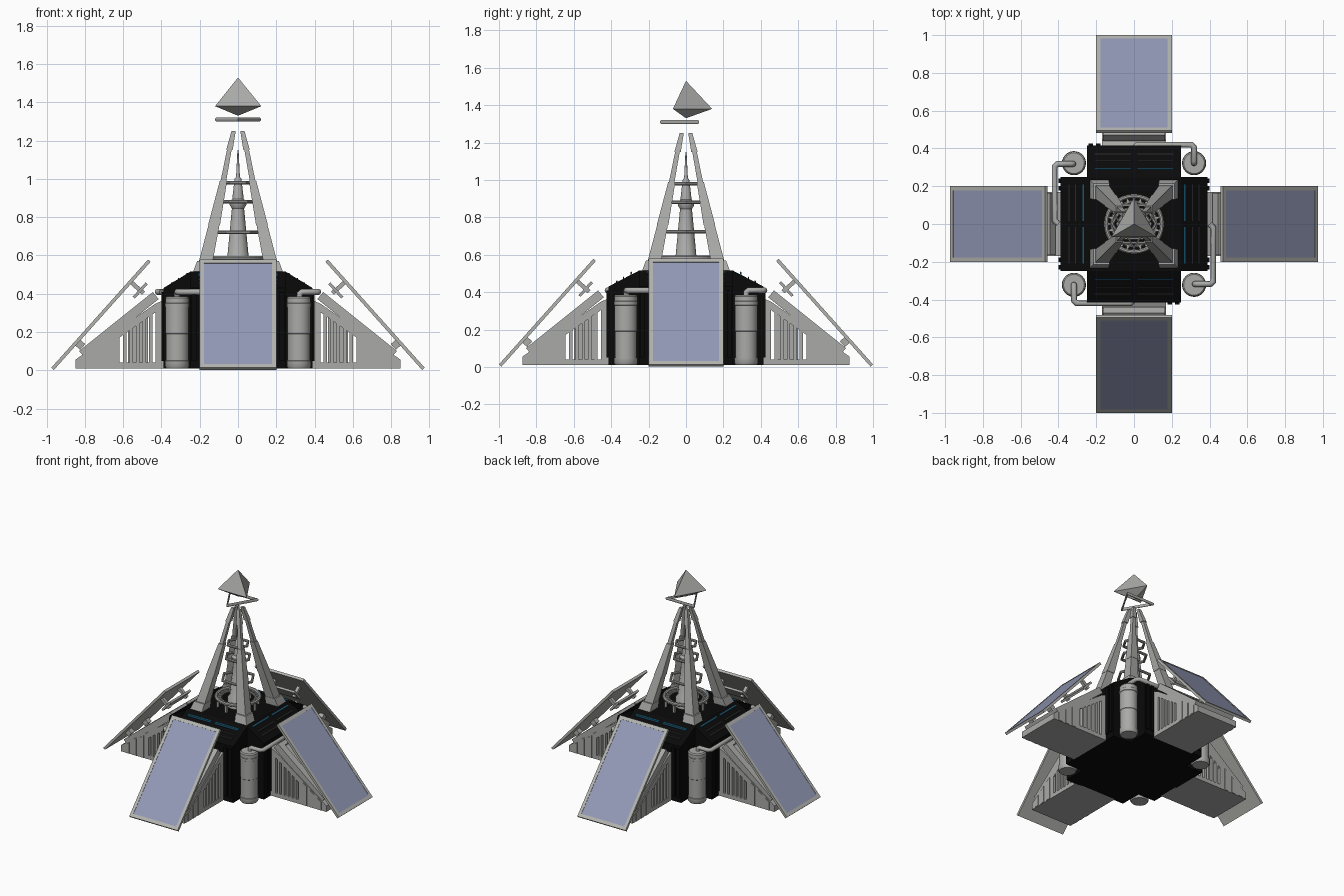
import bpy, bmesh, math
from mathutils import Vector, Matrix

if "Cube" in bpy.data.objects:
    bpy.data.objects.remove(bpy.data.objects["Cube"])


def material(name, col):
    m = bpy.data.materials.new(name)
    m.diffuse_color = (*col, 1)
    m.use_nodes = True
    m.node_tree.nodes["Principled BSDF"].inputs["Base Color"].default_value = m.diffuse_color
    return m


GREY = material("metal_grey", (0.40, 0.40, 0.39))
FRAME = material("frame_grey", (0.45, 0.45, 0.43))
BLACK = material("hull_black", (0.003, 0.003, 0.003))
BLUE = material("solar_blue", (0.29, 0.32, 0.47))
GLOW = material("stripe_blue", (0.01, 0.10, 0.18))
DARK = material("trim_dark", (0.025, 0.025, 0.028))


def finish(bm, name, mat, smooth=False):
    bmesh.ops.recalc_face_normals(bm, faces=bm.faces)
    me = bpy.data.meshes.new(name)
    bm.to_mesh(me)
    bm.free()
    ob = bpy.data.objects.new(name, me)
    me.materials.append(mat)
    bpy.context.collection.objects.link(ob)
    if smooth:
        bpy.ops.object.select_all(action='DESELECT')
        ob.select_set(True)
        bpy.context.view_layer.objects.active = ob
        bpy.ops.object.shade_smooth_by_angle(angle=math.radians(35))
    return ob


def loft(bm, loops):
    """Closed solid through a list of equal-length point loops."""
    rows = [[bm.verts.new(p) for p in lp] for lp in loops]
    n = len(rows[0])
    for a, b in zip(rows, rows[1:]):
        for i in range(n):
            bm.faces.new((a[i], a[(i + 1) % n], b[(i + 1) % n], b[i]))
    bm.faces.new(rows[0])
    bm.faces.new(rows[-1])


def sectors(name, mat, prisms):
    """Radial profiles (r, z) with a width range, repeated on the four sides."""
    bm = bmesh.new()
    for k in range(4):
        rot = Matrix.Rotation(k * math.pi / 2, 3, 'Z')
        off = 0.025 * (k % 2)
        for prof, w0, w1 in prisms:
            loft(bm, [[rot @ Vector((r + off, w, z)) for r, z in prof] for w in (w0, w1)])
    return finish(bm, name, mat)


def lathe(bm, prof, n, c=(0, 0)):
    loft(bm, [[(c[0] + r * math.cos(2 * math.pi * i / n), c[1] + r * math.sin(2 * math.pi * i / n), z)
               for i in range(n)] for r, z in prof])


def ring(bm, rad, z, tube, n, sides=8, rot=0.0):
    grid = []
    for i in range(n):
        a = 2 * math.pi * i / n + rot
        grid.append([bm.verts.new(((rad + tube * math.cos(b)) * math.cos(a), (rad + tube * math.cos(b)) * math.sin(a),
                                   z + tube * math.sin(b)))
                     for b in [2 * math.pi * (j + 0.5) / sides for j in range(sides)]])
    for i in range(n):
        for j in range(sides):
            p, q, j2 = grid[i], grid[(i + 1) % n], (j + 1) % sides
            bm.faces.new((p[j], q[j], q[j2], p[j2]))


# Cross-shaped hull with sloped shoulders
bm = bmesh.new()
for k, R in ((0, 0.39), (1, 0.415)):
    rot = Matrix.Rotation(k * math.pi / 2, 3, 'Z')
    prof = [(-R, .01), (R, .01), (R, .43), (.25, .515 + k * .001), (-.25, .515 + k * .001), (-R, .43)]
    loft(bm, [[rot @ Vector((x, w, z)) for x, z in prof] for w in (-.25, .25)])
finish(bm, "hull", BLACK)


# Shoulder stripes and hull ribs
def shoulder(r, w, h=.004):
    z = .43 + (.39 - r) * .085 / .14
    dz = w * .085 / .14
    return [(r - w, z + dz - .01), (r + w, z - dz - .01), (r + w, z - dz + h), (r - w, z + dz + h)]


halves = ((-.21, -.015), (.015, .21))
sectors("shoulder_lights", GLOW, [(shoulder(.268, .004), a, b) for a, b in halves])
sectors("shoulder_grooves", DARK, [(shoulder(r, .003), a, b) for r in (.31, .345) for a, b in halves])
sectors("hull_ribs", BLACK, [([(.38, .05), (.40, .05), (.40, .41), (.38, .41)], w - .012, w + .012)
                             for w in (-.23, -.19, .19, .23)])

# Side buttress wedges with open vents
top = lambda r: .055 + (.85 - r) * .70
W = .17
wedge = [([(.62, .01), (.85, .01), (.85, .055), (.62, top(.62))], -W, W),
         ([(.38, .01), (.43, .01), (.43, top(.43)), (.38, top(.40))], -W, W),
         ([(.43, .01), (.62, .01), (.62, .04), (.43, .04)], -W, W),
         ([(.43, top(.43) - .045), (.62, top(.62) - .045), (.62, top(.62)), (.43, top(.43))], -W, W)]
for i in range(5):
    r = .447 + i * .034
    bar = [(r, .03), (r + .017, .03), (r + .017, top(r + .017) - .03), (r, top(r) - .03)]
    wedge += [(bar, -W, -W + .03), (bar, W - .03, W)]
wedge.append(([(.47, .03), (.575, .03), (.575, top(.575) - .03), (.47, top(.47) - .03)], -.12, .12))
sectors("buttress", GREY, wedge)
ribs = []
for r in (.66, .72, .78):
    q = [(r, .012), (r + .03, .012), (r + .03, top(r + .03) - .01), (r, top(r) - .01)]
    ribs += [(q, W - .005, W + .005), (q, -W - .005, -W + .005)]
sectors("buttress_ribs", GREY, ribs)


# Sloped ramp with raised side rails above each buttress
def ramp(r0, r1, t0, t1):
    f = lambda r, t: (r + .64 * t, .095 + (.825 - r) * .80 + .77 * t)
    return [f(r0, t0), f(r1, t0), f(r1, t1), f(r0, t1)]


sectors("ramp_bed", GREY, [(ramp(.44, .825, -.04, -.022), -.16, .16)])
sectors("ramp_rails", GREY, [(ramp(.44, .825, -.04, .008), a, b) for a, b in ((-.165, -.115), (.115, .165))]
        + [(ramp(a, b, -.035, .008), -.13, .13) for a, b in ((.44, .465), (.60, .625), (.79, .825))])


# Tilted solar panels: s runs up the panel, t outward
def tilt(s0, s1, t0, t1):
    f = lambda s, t: (.975 - .666 * s + .745 * t, .014 + .745 * s + .666 * t)
    return [f(s0, t0), f(s1, t0), f(s1, t1), f(s0, t1)]


L = .758
sectors("panel_frame", FRAME, [(tilt(0, L, -.018, -.006), -.2, .2),
                               (tilt(0, .025, -.006, 0), -.2, .2), (tilt(L - .025, L, -.006, 0), -.2, .2),
                               (tilt(.025, L - .025, -.006, 0), -.2, -.177),
                               (tilt(.025, L - .025, -.006, 0), .177, .2)])
sectors("solar_cells", BLUE, [(tilt(.025, L - .025, -.006, -.002), -.177, .177)])
struts = []
for w in (-.1, .1):
    struts += [(tilt(.60, .622, -.10, -.015), w - .012, w + .012),
               (tilt(.17, .21, -.05, -.015), w - .02, w + .02)]
struts.append((tilt(.56, .66, -.085, -.07), -.12, .12))
sectors("panel_struts", GREY, struts)

# Corner tanks with bands
bm = bmesh.new()
for sx in (-1, 1):
    for sy in (-1, 1):
        lathe(bm, [(.056, .01), (.063, .02), (.063, .05), (.059, .052), (.059, .19), (.061, .192), (.061, .33),
                   (.064, .332), (.064, .35), (.062, .352), (.062, .378), (.055, .386)], 24, (sx * .318, sy * .322))
finish(bm, "corner_tanks", GREY, True)

# Elbow pipes from tanks to hull sides
for k in range(4):
    cu = bpy.data.curves.new("tank_pipe", 'CURVE')
    cu.dimensions = '3D'
    cu.bevel_depth = .016
    cu.bevel_resolution = 2
    sp = cu.splines.new('POLY')
    pts = [(-.318, -.322, .37), (-.318, -.322, .40), (-.318, -.335, .41), (-.318, -.405, .41),
           (-.305, -.42, .41), (-.02, -.42, .41), (0, -.40, .41)]
    sp.points.add(len(pts) - 1)
    rot = Matrix.Rotation(k * math.pi / 2, 3, 'Z')
    for p, q in zip(sp.points, pts):
        p.co = (*(rot @ Vector(q)), 1)
    cu.use_fill_caps = True
    cu.materials.append(GREY)
    bpy.context.collection.objects.link(bpy.data.objects.new("tank_pipe", cu))

# Four telescoping tower legs (z, centre offset, half width)
legs = [((.50, .188, .052), (.57, .172, .042)), ((.57, .168, .036), (.775, .122, .028)),
        ((.76, .125, .031), (.99, .076, .019)), ((.98, .078, .015), (1.16, .044, .012)),
        ((1.15, .045, .017), (1.25, .023, .011))]
bm = bmesh.new()
for sx in (-1, 1):
    for sy in (-1, 1):
        for seg in legs:
            loft(bm, [[(sx * c + h * i, sy * c + h * j, z) for i, j in ((-1, -1), (1, -1), (1, 1), (-1, 1))]
                      for z, c, h in seg])
finish(bm, "tower_legs", GREY)

# Central spire
bm = bmesh.new()
lathe(bm, [(.075, .51), (.07, .58), (.055, .60), (.032, .845), (.044, .865), (.044, .88), (.03, .895),
           (.018, 1.0), (.010, 1.01), (.003, 1.15)], 12)
finish(bm, "spire", GREY, True)

# Tower hoops and toothed base ring
bm = bmesh.new()
for R, z in ((.115, .722), (.088, .88), (.075, .98)):
    ring(bm, R, z, .010, 6)
finish(bm, "tower_hoops", GREY)
bm = bmesh.new()
ring(bm, .148, .585, .012, 32)
ring(bm, .118, .575, .008, 32)
for i in range(24):
    m = Matrix.Rotation(i * math.pi / 12, 4, 'Z') @ Matrix.Translation((.134, 0, .578)) @ Matrix.Diagonal(
        (.04, .012, .014, 1))
    bmesh.ops.create_cube(bm, size=1, matrix=m)
for i in range(8):
    m = Matrix.Rotation(i * math.pi / 4, 4, 'Z') @ Matrix.Translation((.14, 0, .545)) @ Matrix.Diagonal(
        (.016, .016, .07, 1))
    bmesh.ops.create_cube(bm, size=1, matrix=m)
finish(bm, "base_ring", GREY)

# Floating crystal and triangular halo
bm = bmesh.new()
v = [bm.verts.new(p) for p in ((0, 0, 1.53), (0, 0, 1.33), (-.12, -.07, 1.38), (.122, -.07, 1.38), (0, .14, 1.38))]
for i in range(3):
    for apex in v[:2]:
        bm.faces.new((apex, v[2 + i], v[2 + (i + 1) % 3]))
finish(bm, "crystal", GREY)
bm = bmesh.new()
ring(bm, .128, 1.31, .011, 3, 8, -math.pi / 2)
finish(bm, "halo", GREY)
